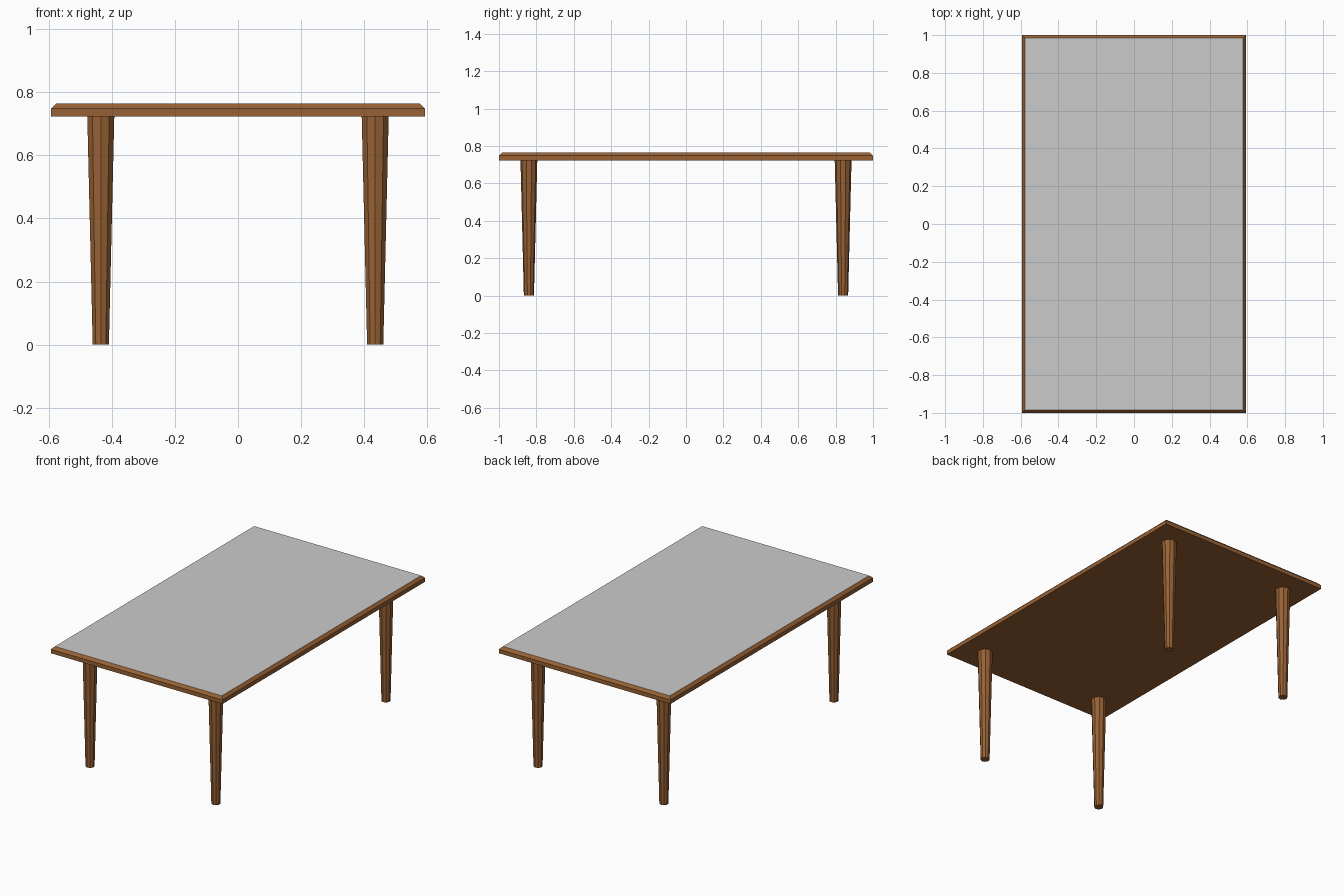
import bpy
import bmesh
from mathutils import Matrix

cube = bpy.data.objects.get("Cube")
if cube:
    bpy.data.objects.remove(cube, do_unlink=True)


def make_material(name, rgb):
    mat = bpy.data.materials.new(name)
    mat.use_nodes = True
    color = (*rgb, 1.0)
    mat.diffuse_color = color
    mat.node_tree.nodes["Principled BSDF"].inputs["Base Color"].default_value = color
    return mat


wood = make_material("brown wood", (0.31, 0.12, 0.035))
surface = make_material("pale grey surface", (0.6, 0.6, 0.6))


def add_object(name, bm, materials):
    bmesh.ops.recalc_face_normals(bm, faces=bm.faces)
    mesh = bpy.data.meshes.new(name)
    bm.to_mesh(mesh)
    bm.free()
    for mat in materials:
        mesh.materials.append(mat)
    obj = bpy.data.objects.new(name, mesh)
    bpy.context.collection.objects.link(obj)
    return obj


HALF_X, HALF_Y = 0.593, 1.0
UNDERSIDE, RIM, TOP = 0.723, 0.748, 0.764
CHAMFER = 0.016

# Tabletop: a slab with a chamfered rim and a grey upper face
bm = bmesh.new()
rings = []
for z, inset in ((UNDERSIDE, 0), (RIM, 0), (TOP, CHAMFER)):
    x, y = HALF_X - inset, HALF_Y - inset
    rings.append([bm.verts.new((sx * x, sy * y, z))
                  for sx, sy in ((-1, -1), (1, -1), (1, 1), (-1, 1))])
for low, high in zip(rings, rings[1:]):
    for i in range(4):
        j = (i + 1) % 4
        bm.faces.new((low[i], low[j], high[j], high[i]))
bm.faces.new(rings[0][::-1])
bm.faces.new(rings[-1]).material_index = 1
add_object("tabletop", bm, (wood, surface))

# Legs: four tapered, faceted posts
for end, sy in (("front", -1), ("back", 1)):
    for side, sx in (("right", -1), ("left", 1)):
        bm = bmesh.new()
        bmesh.ops.create_cone(
            bm, cap_ends=True, segments=10,
            radius1=0.027, radius2=0.045, depth=UNDERSIDE,
            matrix=Matrix.Translation((sx * 0.435, sy * 0.84, UNDERSIDE / 2)))
        add_object(f"{end}_{side}_leg", bm, (wood,))
